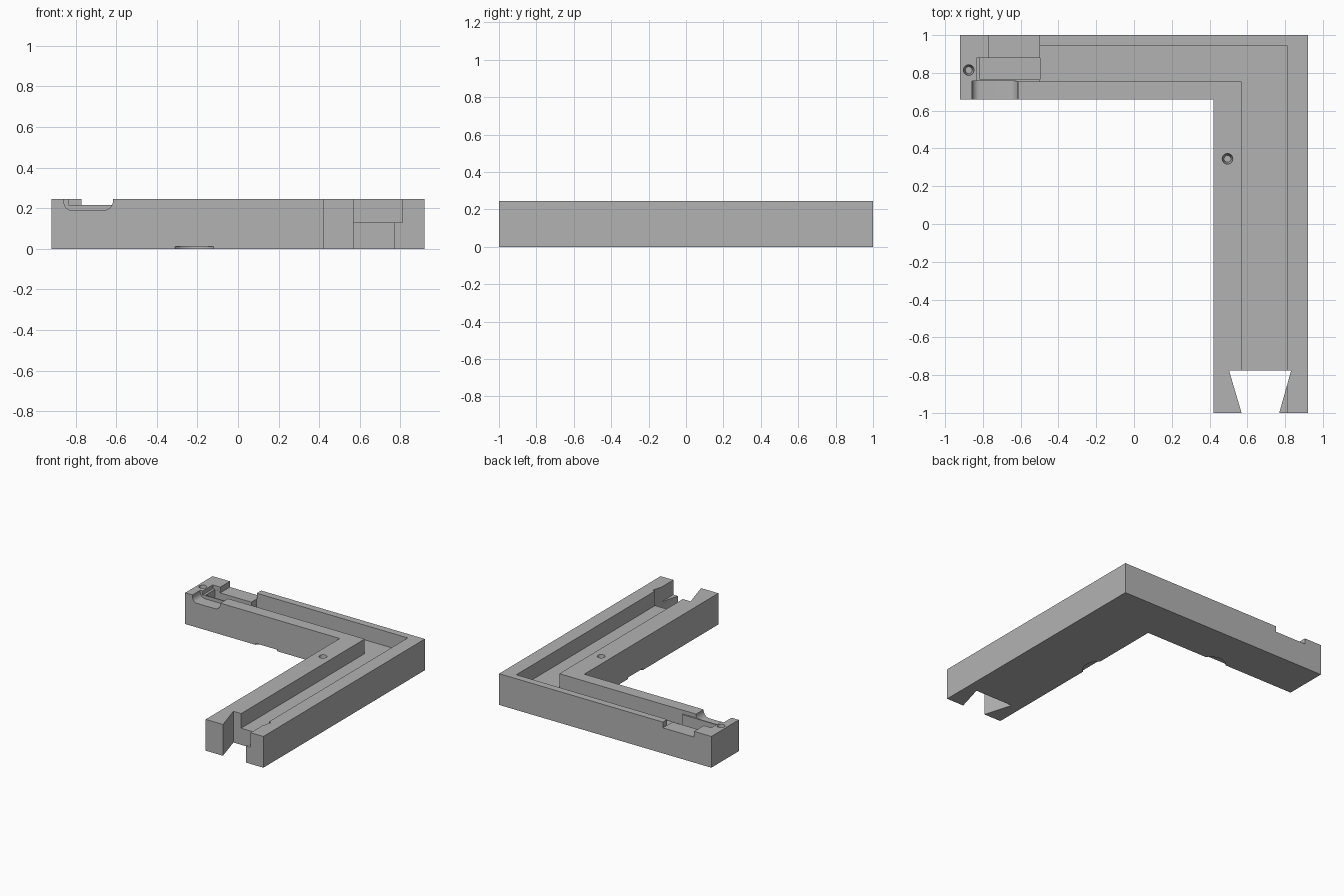
import bpy, bmesh, math

if "Cube" in bpy.data.objects:
    bpy.data.objects.remove(bpy.data.objects["Cube"])

grey = bpy.data.materials.new("plain grey")
grey.use_nodes = True
colour = (0.45, 0.45, 0.45, 1)
grey.diffuse_color = colour
grey.node_tree.nodes["Principled BSDF"].inputs["Base Color"].default_value = colour

TOP = 0.245
ABOVE = 0.4


def finish(name, bm):
    bmesh.ops.recalc_face_normals(bm, faces=bm.faces)
    mesh = bpy.data.meshes.new(name)
    bm.to_mesh(mesh)
    bm.free()
    mesh.materials.append(grey)
    obj = bpy.data.objects.new(name, mesh)
    bpy.context.collection.objects.link(obj)
    return obj


def prism(name, points, lo, hi, along_y=False):
    """Extrude an outline along z, or an x-z outline along y."""
    bm = bmesh.new()
    verts = [bm.verts.new((a, lo, b) if along_y else (a, b, lo)) for a, b in points]
    face = bm.faces.new(verts)
    moved = bmesh.ops.extrude_face_region(bm, geom=[face])["geom"]
    step = (0, hi - lo, 0) if along_y else (0, 0, hi - lo)
    bmesh.ops.translate(bm, vec=step, verts=[g for g in moved if isinstance(g, bmesh.types.BMVert)])
    return finish(name, bm)


def box(name, x0, x1, y0, y1, z0, z1=ABOVE):
    return prism(name, [(x0, y0), (x1, y0), (x1, y1), (x0, y1)], z0, z1)


def disc(name, x, y, z0, z1, r0, r1, sides=32):
    bm = bmesh.new()
    bmesh.ops.create_cone(bm, cap_ends=True, segments=sides, radius1=r0, radius2=r1, depth=z1 - z0)
    bmesh.ops.translate(bm, vec=(x, y, (z0 + z1) / 2), verts=bm.verts)
    return finish(name, bm)


def arc(cx, cz, r, start, end, steps=8):
    angles = [math.radians(start + (end - start) * i / steps) for i in range(steps + 1)]
    return [(cx + r * math.cos(a), cz + r * math.sin(a)) for a in angles]


# L-shaped body
frame = prism("corner_frame", [(-0.92, 0.66), (0.42, 0.66), (0.42, -1), (0.92, -1),
                               (0.92, 1), (-0.92, 1)], 0, TOP)

# Channel running along both arms
cutters = [prism("channel_cutter", [(-0.5, 0.755), (0.57, 0.755), (0.57, -1.1), (0.81, -1.1),
                                    (0.81, 0.945), (-0.5, 0.945)], 0.13, ABOVE)]

# Dovetail slot through the end of the long arm
flare = 0.065 / 0.225 * 0.1
cutters.append(prism("dovetail_cutter", [(0.57 + flare, -1.1), (0.77 - flare, -1.1),
                                         (0.832, -0.775), (0.503, -0.775)], -0.1, ABOVE))

# Stepped pocket and rear opening at the end of the short arm
cutters.append(box("rear_opening_cutter", -0.77, -0.499, 0.87, 1.1, 0.2))
cutters.append(box("pocket_ledge_cutter", -0.835, -0.499, 0.754, 0.88, 0.215))
cutters.append(box("pocket_cutter", -0.815, -0.498, 0.765, 0.879, 0.11))

# Rounded cradle through the inner wall
cradle = [(-0.857, ABOVE)] + arc(-0.817, 0.229, 0.04, 180, 270) \
    + arc(-0.665, 0.239, 0.05, 270, 360) + [(-0.615, ABOVE)]
cutters.append(prism("cradle_cutter", cradle, 0.6, 0.756, along_y=True))

# Tapered blind holes in the top
for x, y in ((-0.875, 0.815), (0.495, 0.345)):
    cutters.append(disc("hole_cutter", x, y, 0.16, 0.26, 0.018, 0.03))

# Shallow finger recesses under the inner edges
for x, y in ((-0.215, 0.59), (0.35, 0.025)):
    cutters.append(disc("finger_recess_cutter", x, y, -0.05, 0.012, 0.118, 0.118, 48))

# Carve the body and discard the cutters
bpy.context.view_layer.objects.active = frame
for cutter in cutters:
    cutter.hide_render = True
    mod = frame.modifiers.new("cut", "BOOLEAN")
    mod.operation = "DIFFERENCE"
    mod.solver = "EXACT"
    mod.object = cutter
    bpy.ops.object.modifier_apply(modifier=mod.name)
    bpy.data.objects.remove(cutter)

# Smooth the round walls while keeping corners sharp
bpy.ops.object.select_all(action="DESELECT")
frame.select_set(True)
bpy.ops.object.shade_smooth_by_angle(angle=math.radians(25))
